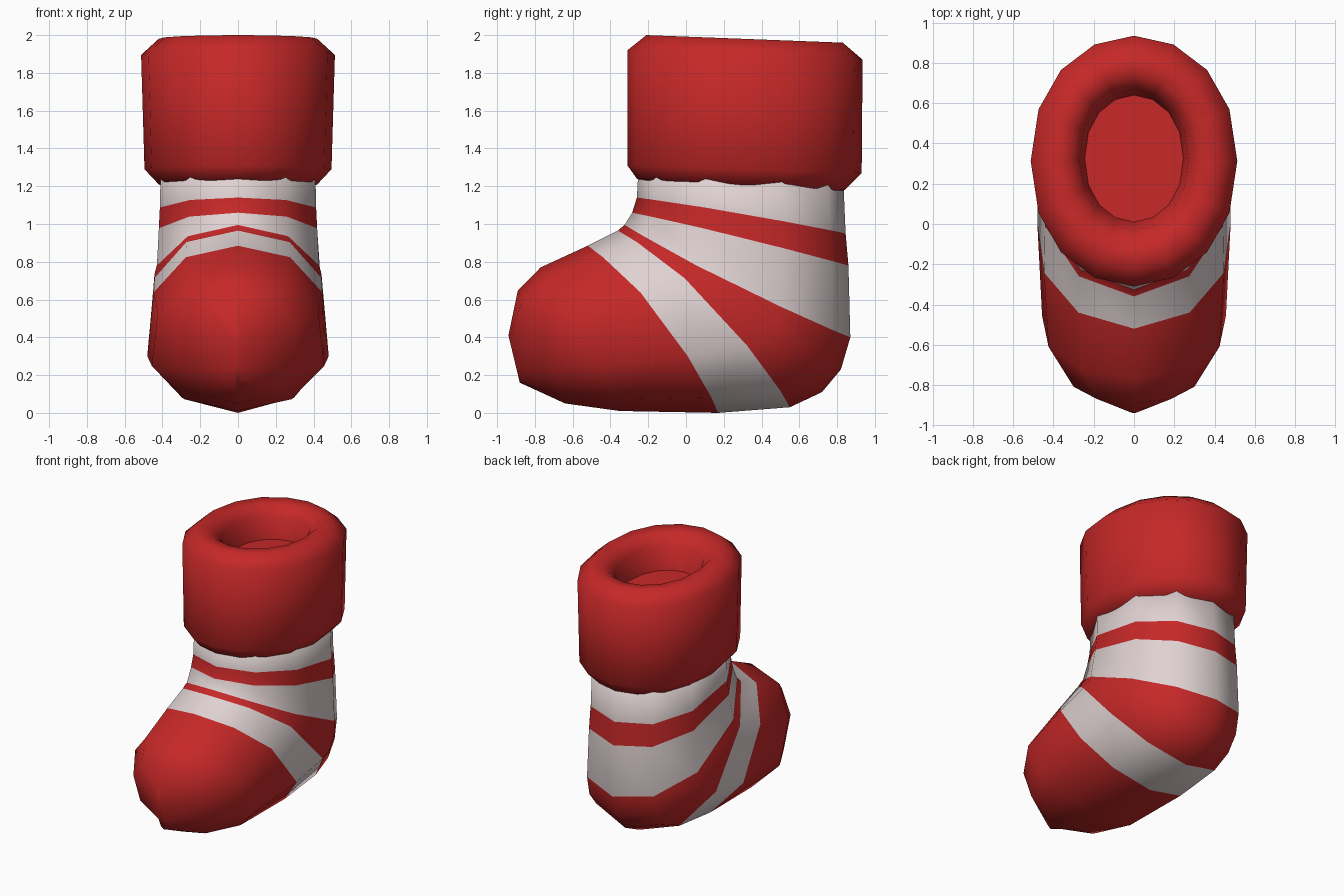
import bpy, bmesh, math

if "Cube" in bpy.data.objects:
    bpy.data.objects.remove(bpy.data.objects["Cube"])


def material(name, rgb):
    m = bpy.data.materials.new(name)
    m.diffuse_color = (*rgb, 1)
    m.use_nodes = True
    m.node_tree.nodes["Principled BSDF"].inputs["Base Color"].default_value = m.diffuse_color
    return m


red = material("red wool", (0.565, 0.021, 0.021))
white = material("off white wool", (0.74, 0.64, 0.64))


def loft(name, rings, sides, power_front, power_back, flat_end=False):
    """Loft rounded rings: (front y, z, back y, z, half width, bow, front pinch, colour of next band)."""
    bm = bmesh.new()
    loops = []
    for y0, z0, y1, z1, w, bow, pinch, _ in rings:
        dy, dz = y1 - y0, z1 - z0
        length = math.hypot(dy, dz)
        loop = []
        for i in range(sides):
            a = 2 * math.pi * i / sides
            c, s = math.cos(a), math.sin(a)
            front = c > -0.01
            t = (1 - math.copysign(abs(c) ** (power_front if front else power_back), c)) / 2
            b = bow * s * s / length * (1 if front else 0.85)
            x = w * s * (1 - pinch if front else 1)
            loop.append(bm.verts.new((x, y0 + dy * t - dz * b, z0 + dz * t + dy * b)))
        loops.append(loop)
    for k in range(len(loops) - 1):
        for i in range(sides):
            j = (i + 1) % sides
            f = bm.faces.new((loops[k][i], loops[k][j], loops[k + 1][j], loops[k + 1][i]))
            f.material_index = rings[k][7]
            f.smooth = True
    bm.faces.new(loops[0]).smooth = True
    bm.faces.new(loops[-1]).smooth = not flat_end
    bmesh.ops.recalc_face_normals(bm, faces=bm.faces)
    me = bpy.data.meshes.new(name)
    bm.to_mesh(me)
    bm.free()
    me.materials.append(red)
    me.materials.append(white)
    ob = bpy.data.objects.new(name, me)
    bpy.context.collection.objects.link(ob)
    return ob


R, W = 0, 1

# striped foot and ankle, from the ankle round the heel to the toe
loft("striped_boot", [
    (-0.25, 1.32, 0.83, 1.30, 0.43, 0, 0, W),
    (-0.26, 1.14, 0.845, 0.95, 0.435, 0.01, 0, R),
    (-0.285, 1.06, 0.86, 0.78, 0.445, 0.01, 0.01, W),
    (-0.325, 0.995, 0.87, 0.40, 0.47, -0.025, 0.04, R),
    (-0.335, 0.987, 0.82, 0.23, 0.485, 0.015, 0.05, R),
    (-0.348, 0.976, 0.72, 0.11, 0.495, 0.05, 0.06, R),
    (-0.36, 0.965, 0.55, 0.03, 0.50, 0.085, 0.07, W),
    (-0.52, 0.885, 0.17, 0.0, 0.505, 0.075, 0.07, R),
    (-0.77, 0.77, -0.35, 0.01, 0.48, 0.03, 0.07, R),
    (-0.89, 0.65, -0.64, 0.05, 0.325, 0, 0.03, R),
    (-0.94, 0.41, -0.88, 0.16, 0.03, 0, 0, R),
], 10, 0.9, 0.78)

# thick rolled cuff with a sunken opening
loft("cuff", [
    (-0.19, 1.215, 0.77, 1.16, 0.35, 0, 0, R),
    (-0.26, 1.24, 0.84, 1.18, 0.42, 0, 0, R),
    (-0.31, 1.31, 0.93, 1.27, 0.495, 0, 0, R),
    (-0.31, 1.92, 0.935, 1.87, 0.513, 0, 0, R),
    (-0.21, 2.0, 0.83, 1.96, 0.42, 0, 0, R),
    (-0.11, 1.99, 0.74, 1.955, 0.33, 0, 0, R),
    (-0.03, 1.92, 0.67, 1.89, 0.27, 0, 0, R),
    (0.01, 1.75, 0.64, 1.73, 0.245, 0, 0, R),
], 16, 0.92, 0.92, True)
